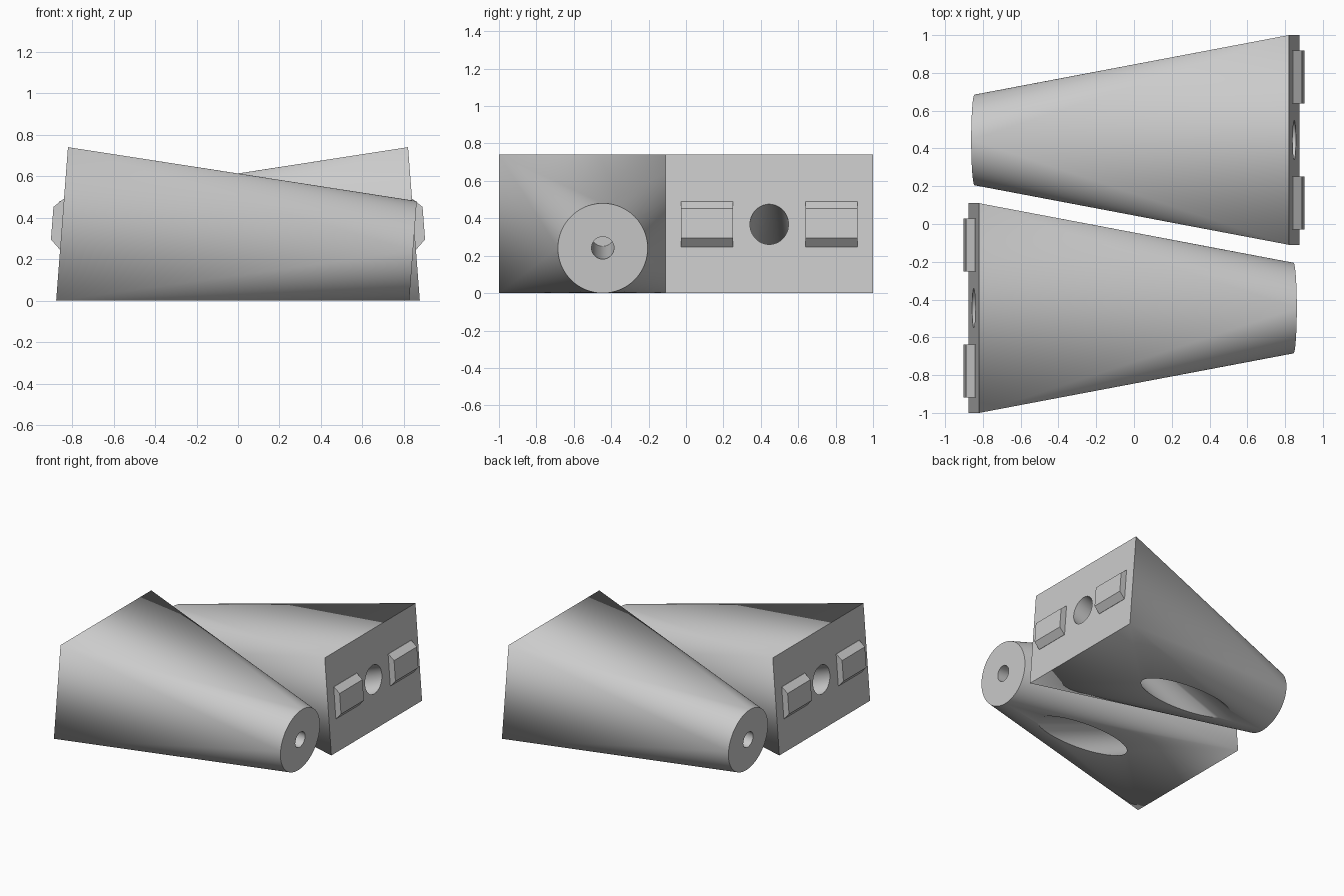
import bpy, bmesh, math
from mathutils import Vector

cube = bpy.data.objects.get("Cube")
if cube:
    bpy.data.objects.remove(cube, do_unlink=True)

grey = bpy.data.materials.new("plain grey")
grey.use_nodes = True
COLOUR = (0.6, 0.6, 0.6, 1)
grey.diffuse_color = COLOUR
grey.node_tree.nodes["Principled BSDF"].inputs["Base Color"].default_value = COLOUR

MID_Y = 0.445      # centre line of one leg
HALF_W = 0.555     # half width of its mounting face


def finish(bm, name):
    bmesh.ops.recalc_face_normals(bm, faces=bm.faces)
    mesh = bpy.data.meshes.new(name)
    bm.to_mesh(mesh)
    bm.free()
    mesh.materials.append(grey)
    obj = bpy.data.objects.new(name, mesh)
    bpy.context.collection.objects.link(obj)
    return obj


def tapered_rod(name, start, end, r1, r2):
    """Closed cone frustum between two points."""
    start, end = Vector(start), Vector(end)
    bm = bmesh.new()
    bmesh.ops.create_cone(bm, cap_ends=True, segments=64, radius1=r1, radius2=r2,
                          depth=(end - start).length)
    turn = (end - start).to_track_quat('Z', 'Y').to_matrix()
    bmesh.ops.rotate(bm, verts=bm.verts, matrix=turn)
    bmesh.ops.translate(bm, verts=bm.verts, vec=(start + end) / 2)
    return finish(bm, name)


def leg_body(name):
    """Hull of a tilted rectangle and a tilted round end."""
    bm = bmesh.new()
    for side in (-1, 1):
        bm.verts.new((0.877, MID_Y + side * HALF_W, 0))
        bm.verts.new((0.82, MID_Y + side * HALF_W, 0.74))
    for i in range(96):
        a = math.tau * i / 96
        up = math.sin(a)
        bm.verts.new((-0.844 - 0.018 * up, MID_Y + 0.24 * math.cos(a), 0.24 + 0.24 * up))
    bmesh.ops.convex_hull(bm, input=bm.verts)
    bmesh.ops.dissolve_limit(bm, angle_limit=0.002, verts=bm.verts, edges=bm.edges)
    return finish(bm, name)


def mounting_lug(name, y):
    """Bevelled block, extruded along the mounting face."""
    profile = [(0.80, 0.245), (0.86, 0.247), (0.902, 0.295),
               (0.89, 0.452), (0.842, 0.49), (0.80, 0.49)]
    bm = bmesh.new()
    face = bm.faces.new([bm.verts.new((x, y - 0.14, z)) for x, z in profile])
    out = bmesh.ops.extrude_face_region(bm, geom=[face])
    moved = [v for v in out["geom"] if isinstance(v, bmesh.types.BMVert)]
    bmesh.ops.translate(bm, verts=moved, vec=(0, 0.28, 0))
    return finish(bm, name)


# Helpers for the flared slanting tunnel and the narrow bore in the round end
slope = math.radians(22)
along = Vector((-math.cos(slope), 0, -math.sin(slope)))
mouth = Vector((0.85, MID_Y, 0.37))
tunnel = tapered_rod("tunnel_cutter", mouth - along * 0.15, mouth + along * 1.7, 0.096, 0.18)
bore = tapered_rod("bore_cutter", (-0.95, MID_Y, 0.234), (0.09, MID_Y, 0.31), 0.06, 0.06)

# Leg body with both holes cut
body = leg_body("back_leg")
for cutter in (tunnel, bore):
    mod = body.modifiers.new("hole", 'BOOLEAN')
    mod.object = cutter
    mod.operation = 'DIFFERENCE'
    mod.solver = 'EXACT'
bpy.context.view_layer.objects.active = body
body.select_set(True)
for mod in list(body.modifiers):
    bpy.ops.object.modifier_apply(modifier=mod.name)
for cutter in (tunnel, bore):
    bpy.data.objects.remove(cutter, do_unlink=True)
bpy.ops.object.select_all(action='DESELECT')
body.select_set(True)
bpy.ops.object.shade_smooth_by_angle(angle=math.radians(30))

# Pair of lugs on the mounting face
parts = [body,
         mounting_lug("back_leg_lug_inner", MID_Y - 0.333),
         mounting_lug("back_leg_lug_outer", MID_Y + 0.333)]

# Second leg: the same parts turned half round
for part in parts:
    twin = part.copy()
    twin.name = part.name.replace("back", "front")
    twin.rotation_euler.z = math.pi
    bpy.context.collection.objects.link(twin)
